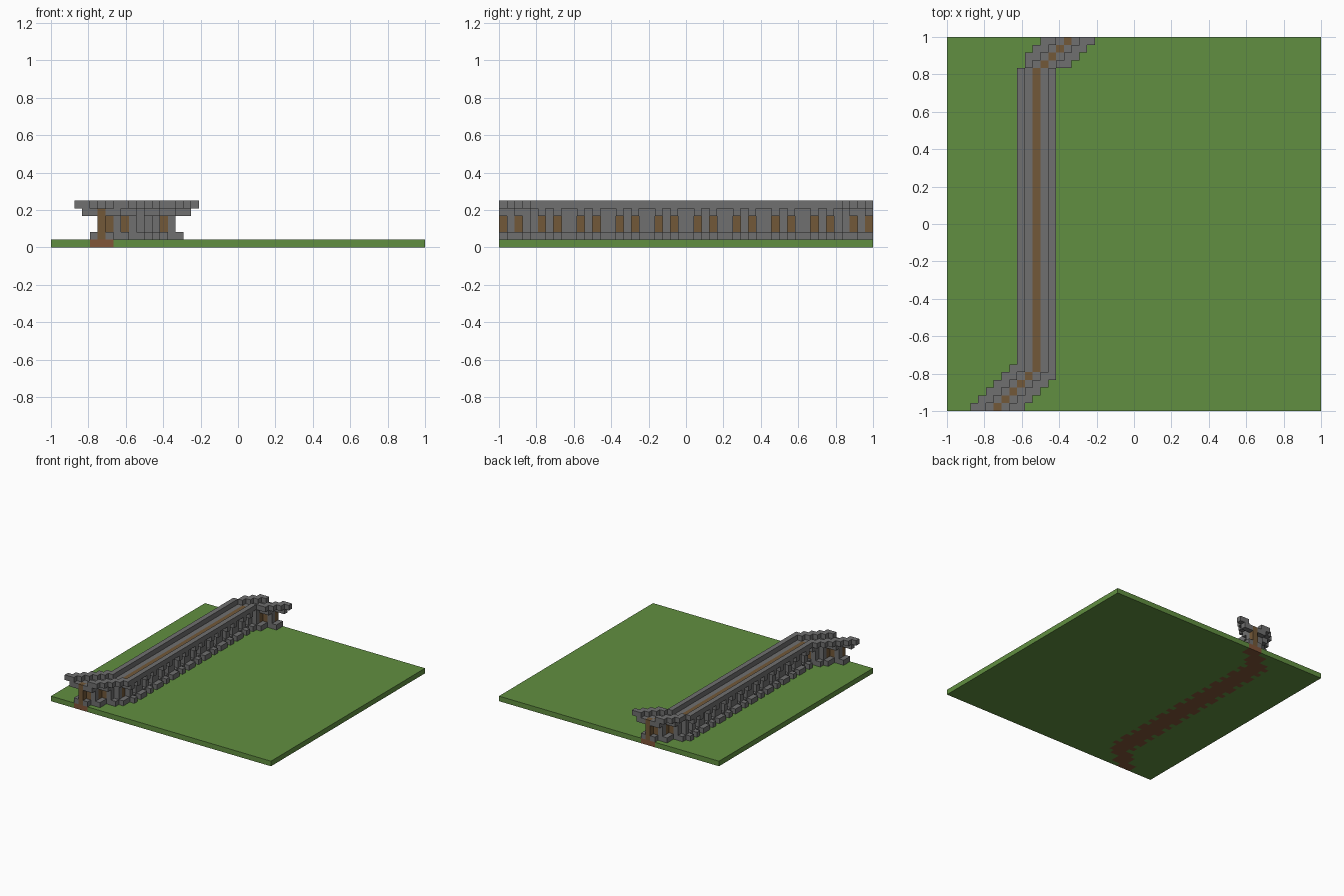
import bpy
import bmesh
from mathutils import Vector

if "Cube" in bpy.data.objects:
    bpy.data.objects.remove(bpy.data.objects["Cube"], do_unlink=True)

N = 48           # cells along each side of the plot
S = 2 / N        # cell size


def material(name, rgb):
    m = bpy.data.materials.new(name)
    m.use_nodes = True
    m.diffuse_color = (*rgb, 1)
    m.node_tree.nodes["Principled BSDF"].inputs["Base Color"].default_value = (*rgb, 1)
    return m


grass = material("grass green", (0.12, 0.275, 0.052))
earth = material("earth brown", (0.22, 0.089, 0.04))
stone = material("stone grey", (0.162, 0.162, 0.162))
wood = material("wood brown", (0.171, 0.098, 0.04))


def centre(row):
    """Column of the wall's middle line: diagonal, straight, diagonal."""
    if row < 5:
        return 6 + row
    return 11 + max(0, row - 43)


# Part name -> set of (column, row, layer) cells
parts = {name: set() for name in
         ("ground", "foundation", "core", "footing", "wall_sides", "walkway", "parapet")}


def span(part, row, reach, layer, skip_middle=True):
    c = centre(row)
    for d in range(-reach, reach + 1):
        if d or not skip_middle:
            parts[part].add((c + d, row, layer))


for row in range(N):
    c = centre(row)
    niche = row % 5 in (0, 2)
    # Foundation in the ground, and the footing above it
    base_reach = 1 if niche else 2
    span("foundation", row, base_reach, 0, False)
    span("footing", row, base_reach, 1)
    # Wooden core, with stone sides between the niches
    for layer in range(1, 5):
        parts["core"].add((c, row, layer))
    if not niche:
        for layer in (2, 3):
            span("wall_sides", row, 1, layer)
    # Walkway, widened to corbels over the niches
    span("walkway", row, 2 if niche else 1, 4)
    # Parapets, doubled where the wall runs diagonally
    for side, first, last in ((-1, 5, 45), (1, 4, 44)):
        parts["parapet"].add((c + side * 2, row, 5))
        if row <= first or row >= last:
            parts["parapet"].add((c + side * 3, row, 5))

parts["ground"] = {(x, y, 0) for x in range(N) for y in range(N)} - parts["foundation"]
occupied = set().union(*parts.values())


def build(name, cells, mat):
    """Join the exposed sides of a set of cells into one mesh."""
    bm = bmesh.new()
    for cell in sorted(cells):
        mid = Vector(cell) + Vector((0.5, 0.5, 0.5))
        for axis in range(3):
            for sign in (-1, 1):
                step = [0, 0, 0]
                step[axis] = sign
                if tuple(a + b for a, b in zip(cell, step)) in occupied:
                    continue
                n = Vector(step)
                u = Vector([float(i == (axis + 1) % 3) for i in range(3)])
                v = n.cross(u)
                corners = [mid + (n + u * a + v * b) / 2
                           for a, b in ((-1, -1), (1, -1), (1, 1), (-1, 1))]
                bm.faces.new([bm.verts.new((p.x * S - 1, p.y * S - 1, p.z * S))
                              for p in corners])
    bmesh.ops.remove_doubles(bm, verts=bm.verts, dist=S / 100)
    if name == "ground":
        bmesh.ops.dissolve_limit(bm, angle_limit=0.01, verts=bm.verts, edges=bm.edges)
    mesh = bpy.data.meshes.new(name)
    bm.to_mesh(mesh)
    bm.free()
    mesh.materials.append(mat)
    bpy.context.collection.objects.link(bpy.data.objects.new(name, mesh))


colours = {"ground": grass, "foundation": earth, "core": wood}
for name, cells in parts.items():
    build(name, cells, colours.get(name, stone))
